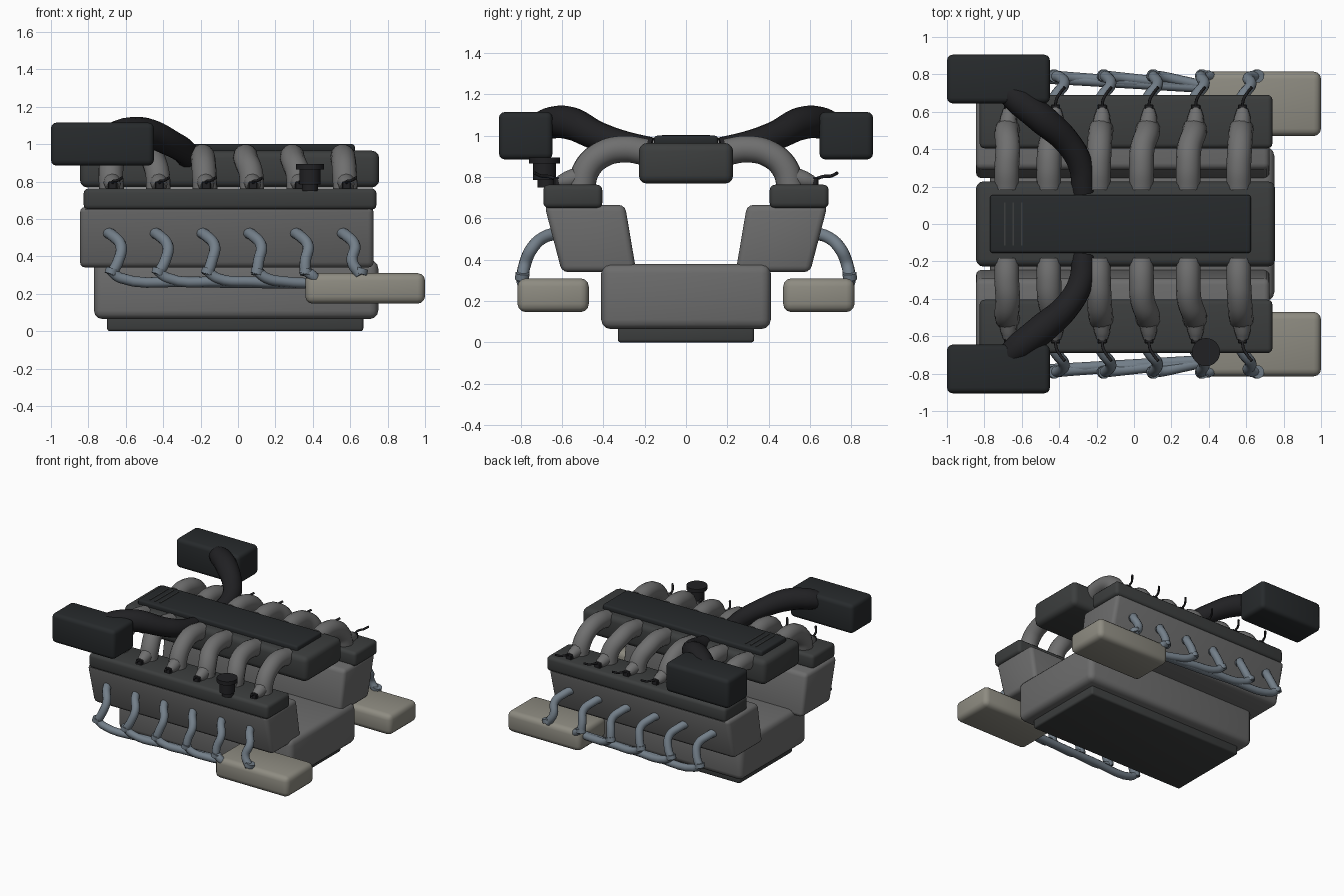
import bpy, bmesh, math
from mathutils import Vector

if "Cube" in bpy.data.objects:
    bpy.data.objects.remove(bpy.data.objects["Cube"])


def mat(name, r, g, b):
    m = bpy.data.materials.new(name)
    m.diffuse_color = (r, g, b, 1)
    m.use_nodes = True
    m.node_tree.nodes["Principled BSDF"].inputs["Base Color"].default_value = m.diffuse_color
    return m


BLOCK = mat("cast_grey", .15, .15, .15)
RUNNER = mat("runner_grey", .16, .16, .16)
COVER = mat("cover_dark", .045, .048, .048)
BLACK = mat("black_plastic", .02, .023, .025)
RUBBER = mat("black_rubber", .015, .015, .017)
STEEL = mat("blue_steel", .17, .21, .25)
BEIGE = mat("muffler_metal", .27, .26, .22)


def finish(ob, material, angle=35):
    ob.data.materials.clear()
    ob.data.materials.append(material)
    bpy.ops.object.select_all(action='DESELECT')
    ob.select_set(True)
    bpy.context.view_layer.objects.active = ob
    bpy.ops.object.shade_smooth_by_angle(angle=math.radians(angle))
    return ob


def prism(name, profile, x0, x1, bevel, material, seg=3):
    """Extrude a (y, z) profile along x and round its edges."""
    bm = bmesh.new()
    face = bm.faces.new([bm.verts.new((x0, y, z)) for y, z in profile])
    ext = bmesh.ops.extrude_face_region(bm, geom=[face])
    vs = [g for g in ext["geom"] if isinstance(g, bmesh.types.BMVert)]
    bmesh.ops.translate(bm, verts=vs, vec=(x1 - x0, 0, 0))
    bmesh.ops.recalc_face_normals(bm, faces=bm.faces[:])
    if bevel:
        bmesh.ops.bevel(bm, geom=bm.edges[:], offset=bevel, segments=seg,
                        profile=.5, affect='EDGES', clamp_overlap=True)
    me = bpy.data.meshes.new(name)
    bm.to_mesh(me)
    bm.free()
    ob = bpy.data.objects.new(name, me)
    bpy.context.collection.objects.link(ob)
    return finish(ob, material)


def box(name, x, y, z, bevel, material, seg=3):
    y0, y1 = sorted(y)
    return prism(name, [(y0, z[0]), (y1, z[0]), (y1, z[1]), (y0, z[1])],
                 x[0], x[1], bevel, material, seg)


def tube(name, pts, radius, material, res=6, radii=None, sides=4):
    """Round tube swept along smooth path points."""
    cu = bpy.data.curves.new(name, 'CURVE')
    cu.dimensions = '3D'
    cu.bevel_depth = radius
    cu.bevel_resolution = sides
    cu.resolution_u = res
    cu.use_fill_caps = True
    sp = cu.splines.new('BEZIER')
    sp.bezier_points.add(len(pts) - 1)
    for i, (bp, p) in enumerate(zip(sp.bezier_points, pts)):
        bp.co = p
        bp.handle_left_type = bp.handle_right_type = 'AUTO'
        bp.radius = radii[i] if radii else 1
    ob = bpy.data.objects.new(name, cu)
    bpy.context.collection.objects.link(ob)
    bpy.ops.object.select_all(action='DESELECT')
    ob.select_set(True)
    bpy.context.view_layer.objects.active = ob
    bpy.ops.object.convert(target='MESH')
    return finish(bpy.context.object, material, 50)


def disc(name, x, y, z0, z1, r, material):
    bpy.ops.mesh.primitive_cylinder_add(vertices=32, radius=r, depth=z1 - z0,
                                        location=(x, y, (z0 + z1) / 2))
    ob = bpy.context.object
    ob.name = name
    return finish(ob, material)


# Central block
box("oil_pan", (-.70, .67), (-.33, .33), (0, .09), .015, COVER)
box("crankcase", (-.77, .75), (-.41, .41), (.065, .38), .045, BLOCK)
box("plenum", (-.845, .755), (-.228, .228), (.768, .965), .04, COVER)
box("plenum_cover", (-.77, .625), (-.155, .155), (.95, 1.0), .015, BLACK)
for i in range(3):
    x = -.69 + .045 * i
    box(f"cover_rib_{i + 1}", (x - .004, x + .004), (-.115, .115), (.995, 1.004), 0, COVER)

# Both banks, mirrored front to rear
for s, side in ((-1, "front"), (1, "rear")):
    prism(f"{side}_cylinder_bank",
          [(s * .24, .34), (s * .60, .34), (s * .685, .665), (s * .295, .665)],
          -.845, .725, .03, BLOCK)
    box(f"{side}_valve_cover", (-.825, .74), (s * .405, s * .69), (.65, .763), .025, COVER)
    box(f"{side}_muffler", (.36, 1.0), (s * .47, s * .815), (.147, .31), .04, BEIGE)
    box(f"{side}_airbox", (-1.0, -.45), (s * .645, s * .905), (.885, 1.115), .03, BLACK)
    tube(f"{side}_air_hose",
         [(-.72, s * .745, 1.03), (-.61, s * .655, 1.062), (-.49, s * .56, 1.06),
          (-.35, s * .43, 1.0), (-.285, s * .31, .96), (-.27, s * .17, .93)],
         .07, RUBBER, 8, [.8, 1.1, 1.15, 1.0, .95, .9], 6)

    for i, top in enumerate((-.68, -.455, -.19, .04, .29, .56)):
        x = -.67 + .25 * i
        # Intake runner with narrow boot, injector and lead
        tube(f"{side}_intake_runner_{i + 1}",
             [(top, s * .19, .92), (top, s * .30, .935), (top + .005, s * .405, .91),
              (x - .01, s * .48, .84), (x - .005, s * .508, .74)],
             .066, RUNNER, 6, sides=5)
        tube(f"{side}_runner_boot_{i + 1}",
             [(x - .005, s * .52, .80), (x, s * .575, .785), (x, s * .615, .775)],
             .05, RUNNER, 3, [1, .85, .6])
        box(f"{side}_injector_{i + 1}", (x - .025, x + .025), (s * .60, s * .64),
            (.755, .80), .006, RUBBER, 1)
        tube(f"{side}_injector_lead_{i + 1}",
             [(x, s * .625, .79), (x + .005, s * .665, .803),
              (x + .025, s * .70, .805), (x + .05, s * .732, .82)],
             .008, RUBBER, 4, sides=2)
        # Exhaust pipe from bank down to the collector
        x = -.69 + .25 * i
        foot = (-.68, -.43, -.165, .10, .36, .655)[i]
        tube(f"{side}_exhaust_pipe_{i + 1}",
             [(x - .015, s * .61, .53), (x + .02, s * .685, .51), (x + .065, s * .745, .455),
              (x + .05, s * .78, .375), (foot, s * .793, .30)],
             .03, STEEL, 5)
        if i < 5:
            end = Vector((.44, s * .725, .255))
            a = Vector((foot, s * .793, .325))
            b = Vector((foot + .05, s * .788, .285))
            tube(f"{side}_collector_pipe_{i + 1}",
                 [a, b, b.lerp(end, .35) - Vector((0, 0, .01)), end], .028, STEEL, 5)
        # Flange ring where pipe meets collector
        tube(f"{side}_pipe_joint_{i + 1}",
             [(foot + .008, s * .791, .335), (foot, s * .793, .305)], .035, STEEL, 1)

# Oil filler on the front valve cover
disc("oil_filler_base", .385, -.675, .75, .79, .042, RUBBER)
disc("oil_filler_neck", .385, -.685, .785, .865, .056, RUBBER)
disc("oil_filler_cap", .385, -.685, .865, .895, .075, RUBBER)
